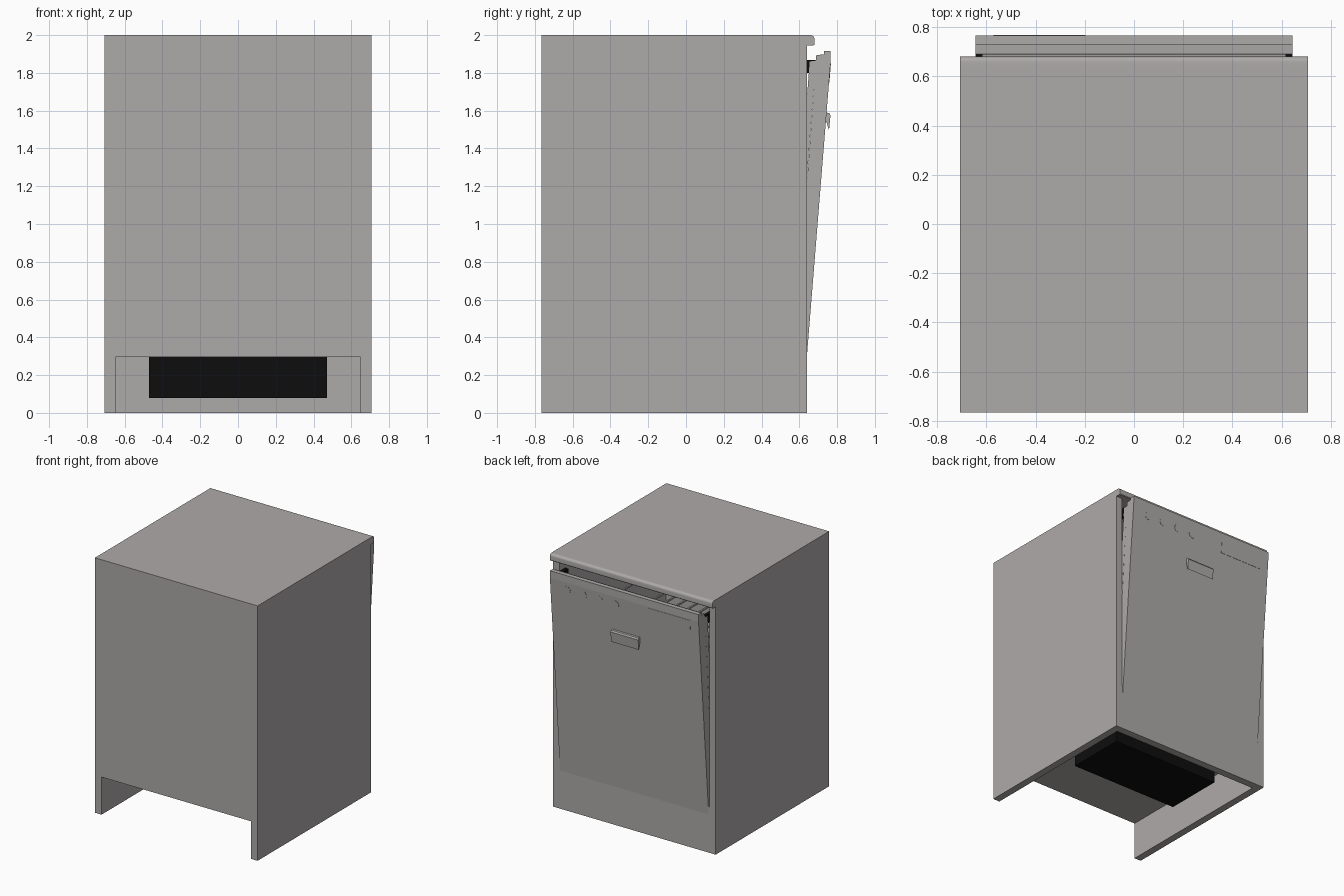
import bpy, bmesh, math
from mathutils import Matrix, Vector

cube = bpy.data.objects.get("Cube")
if cube:
    bpy.data.objects.remove(cube, do_unlink=True)


def material(name, color):
    m = bpy.data.materials.new(name)
    m.use_nodes = True
    m.diffuse_color = color
    m.node_tree.nodes["Principled BSDF"].inputs["Base Color"].default_value = color
    return m


GREY = material("warm grey", (0.42, 0.405, 0.395, 1))
BLACK = material("black", (0.004, 0.004, 0.004, 1))


def finish(name, bm, mat):
    bmesh.ops.recalc_face_normals(bm, faces=bm.faces)
    mesh = bpy.data.meshes.new(name)
    bm.to_mesh(mesh)
    bm.free()
    mesh.materials.append(mat)
    obj = bpy.data.objects.new(name, mesh)
    bpy.context.collection.objects.link(obj)
    return obj


def add_box(bm, x, y, z):
    size = [b - a for a, b in (x, y, z)]
    mid = [(a + b) / 2 for a, b in (x, y, z)]
    bmesh.ops.create_cube(bm, size=1, matrix=Matrix.Translation(mid) @ Matrix.Diagonal((*size, 1)))


def box(name, x, y, z, mat=GREY):
    bm = bmesh.new()
    add_box(bm, x, y, z)
    return finish(name, bm, mat)


def extrude(name, profile, x0, x1, mat=GREY):
    """Sweep a (y, z) profile along x."""
    bm = bmesh.new()
    face = bm.faces.new([bm.verts.new((x0, y, z)) for y, z in profile])
    new = bmesh.ops.extrude_face_region(bm, geom=[face])["geom"]
    bmesh.ops.translate(bm, vec=(x1 - x0, 0, 0),
                        verts=[v for v in new if isinstance(v, bmesh.types.BMVert)])
    return finish(name, bm, mat)


def cut(obj, cutter):
    mod = obj.modifiers.new("cut", 'BOOLEAN')
    mod.operation, mod.solver, mod.object = 'DIFFERENCE', 'EXACT', cutter
    bpy.context.view_layer.objects.active = obj
    bpy.ops.object.modifier_apply(modifier=mod.name)
    bpy.data.objects.remove(cutter, do_unlink=True)


# Cabinet: wash chamber open to the door side, base open to the rear and below
W, BACK, FACE = 0.706, -0.766, 0.64
cabinet = box("cabinet", (-W, W), (BACK, FACE), (0, 2))
cut(cabinet, box("chamber_cutter", (-0.65, 0.65), (-0.68, 0.8), (0.36, 1.945)))
cut(cabinet, box("base_cutter", (-0.648, 0.648), (-0.9, 0.58), (-0.1, 0.295)))

# Rounded worktop edge above the door
arc = [(0.66 + 0.02 * math.sin(a), 1.98 + 0.02 * math.cos(a))
       for a in (math.radians(15 * i) for i in range(7))]
lip = extrude("worktop_lip", [(FACE, 2)] + arc + [(0.68, 1.95), (0.675, 1.945), (FACE, 1.945)], -W, W)
bpy.ops.object.select_all(action='DESELECT')
lip.select_set(True)
bpy.context.view_layer.objects.active = lip
bpy.ops.object.shade_smooth_by_angle(angle=math.radians(35))

# Motor housing under the chamber
box("motor_housing", (-0.47, 0.47), (-0.115, 0.36), (0.08, 0.296), BLACK)

# Door leaning out, hinged at the bottom
D = 0.645
SLOPE = 0.0808


def door_y(z):
    return FACE + SLOPE * (z - 0.3)


extrude("door", [(FACE, 0.3), (door_y(1.85), 1.85), (0.766, 1.86), (0.766, 1.915), (0.73, 1.915),
                 (0.73, 1.897), (0.69, 1.895), (0.572, 0.3)], -D, D)
extrude("door_liner", [(0.573, 0.37), (0.688, 1.865), (0.655, 1.86), (0.54, 0.37)], -D, D)

# Handle, hollow below
extrude("door_handle", [(0.733, 1.592), (0.758, 1.587), (0.765, 1.575), (0.757, 1.495),
                        (0.742, 1.545), (0.733, 1.55)], -0.12, 0.12)

# Flush control panel details
extrude("display_panel", [(door_y(z) + d, z) for z, d in
                          ((1.75, -0.002), (1.75, 0.002), (1.85, 0.002), (1.85, -0.002))], -0.57, -0.2)
tilt = Matrix.Rotation(math.pi / 2 - math.atan(SLOPE), 4, 'X')
for i in range(4):
    bm = bmesh.new()
    place = Matrix.Translation((0.5 - 0.14 * i, door_y(1.8), 1.8)) @ tilt
    bmesh.ops.create_cone(bm, cap_ends=True, segments=24, radius1=0.03, radius2=0.03,
                          depth=0.004, matrix=place)
    finish(f"control_button_{i + 1}", bm, GREY)

# Black latch blocks at the upper door corners
for side, s in (("left", 1), ("right", -1)):
    box(f"{side}_latch", sorted((s * 0.615, s * 0.642)), (0.58, 0.697), (1.8, 1.868), BLACK)

# Wire racks inside the chamber
for name, z in (("lower_rack", 0.55), ("upper_rack", 1.25)):
    bm = bmesh.new()
    r, x1, y0, y1, h = 0.006, 0.58, -0.6, 0.45, 0.22
    for level in (z, z + h):
        for y in (y0, y1):
            add_box(bm, (-x1, x1), (y - r, y + r), (level - r, level + r))
        for x in (-x1, x1):
            add_box(bm, (x - r, x + r), (y0, y1), (level - r, level + r))
    for i in range(13):
        x = -x1 + 2 * x1 * i / 12
        add_box(bm, (x - r, x + r), (y0, y1), (z - r, z + r))
        for y in (y0, y1):
            add_box(bm, (x - r, x + r), (y - r, y + r), (z, z + h))
    finish(name, bm, GREY)
